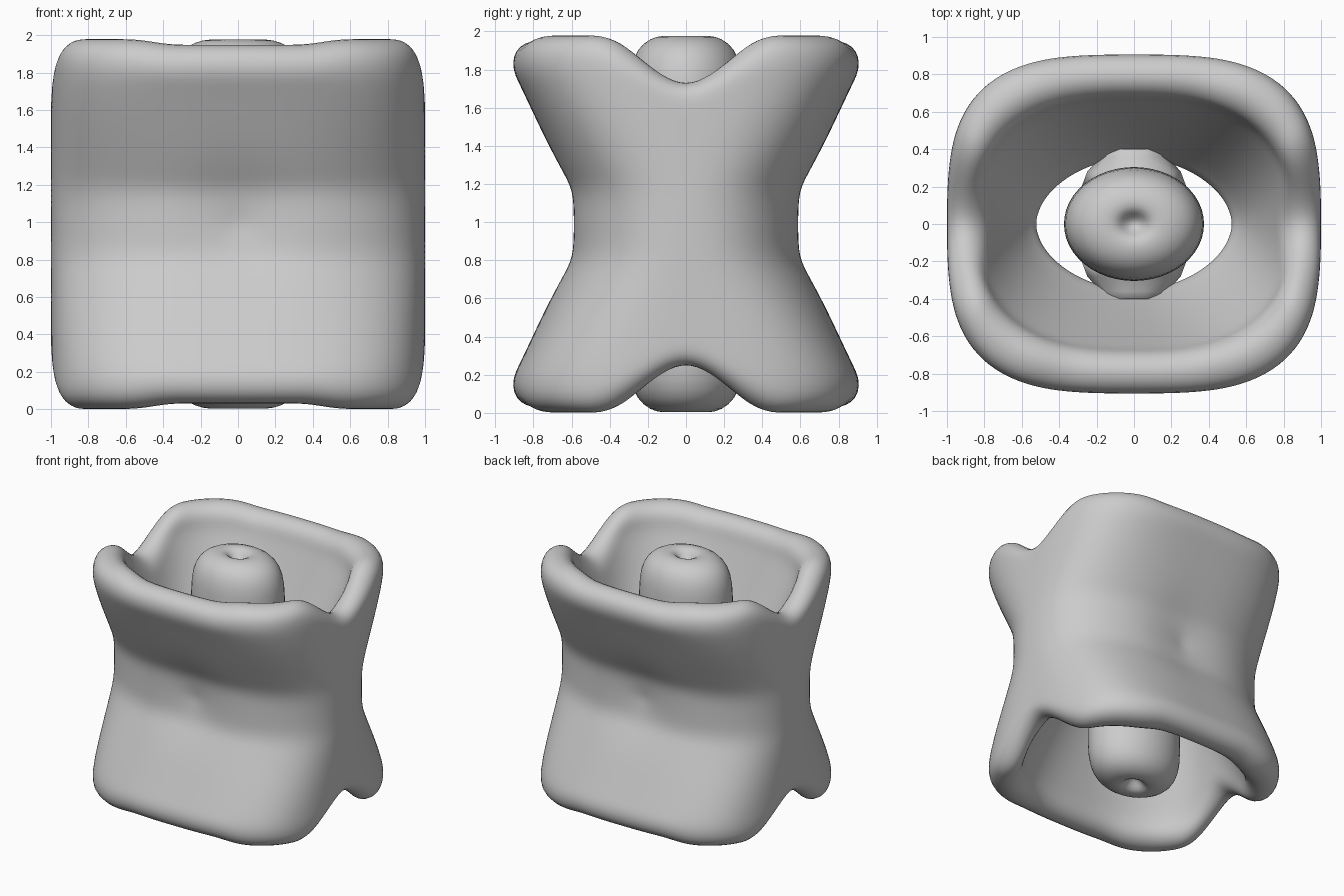
import bpy, bmesh, math
from math import sin, cos, pi, exp

if "Cube" in bpy.data.objects:
    bpy.data.objects.remove(bpy.data.objects["Cube"])

grey = bpy.data.materials.new("plain grey")
grey.use_nodes = True
COL = (0.6, 0.6, 0.6, 1)
grey.diffuse_color = COL
grey.node_tree.nodes["Principled BSDF"].inputs["Base Color"].default_value = COL


def lerp(a, b, t):
    return a + (b - a) * t


def ramp(v, a, b):
    t = min(max((v - a) / (b - a), 0), 1)
    return t * t * (3 - 2 * t)


def oval(a, b, n, t):
    """Point on a superellipse, evenly spread by angle."""
    r = (abs(cos(t)) ** n + abs(sin(t)) ** n) ** (-1 / n)
    return a * r * cos(t), b * r * sin(t)


def finish(name, rings, wrap, levels=1):
    """Skin a list of closed rings; wrap joins the last ring to the first."""
    bm = bmesh.new()
    rows = [[bm.verts.new(p) for p in ring] for ring in rings]
    pairs = list(zip(rows, rows[1:])) + ([(rows[-1], rows[0])] if wrap else [])
    for a, b in pairs:
        for i in range(len(a)):
            j = (i + 1) % len(a)
            bm.faces.new((a[i], a[j], b[j], b[i]))
    if not wrap:
        bm.faces.new(rows[0])
        bm.faces.new(rows[-1])
    bmesh.ops.recalc_face_normals(bm, faces=bm.faces)
    me = bpy.data.meshes.new(name)
    bm.to_mesh(me)
    bm.free()
    me.materials.append(grey)
    me.shade_smooth()
    ob = bpy.data.objects.new(name, me)
    bpy.context.collection.objects.link(ob)
    if levels:
        ob.modifiers.new("soften", "SUBSURF").levels = levels


def outer_point(t, z):
    flare = min(max(0, (abs(z) - 0.18) / 0.62), 1.02)
    waist = 1 - ramp(abs(z), 0.05, 0.75)
    depth = 0.605 + 0.3 * flare + 0.015 * waist
    x, y = oval(1.0, depth, lerp(3.2, 2.4, waist), t)
    # pinch in the middle of the front and back faces
    r2 = x * x + z * z
    pinch = 0.05 * exp(-r2 / 0.08) + 0.02 * exp(-r2 / 0.004)
    y -= math.copysign(pinch, y) * ramp(abs(y), 0.3, 0.55)
    return x, y


def inner_point(t, z):
    f = min(abs(z) / 0.82, 1)
    return oval(lerp(0.51, 0.83, f ** 0.75), lerp(0.345, 0.67, f ** 0.9), lerp(1.8, 2.6, f), t)


def rim_height(t):
    x, y = oval(1.0, 0.9, 3.2, t)
    side = 1 - ramp(abs(y), 0, 0.54)
    front = 1 - ramp(abs(x), 0.35, 0.65)
    return 0.98 - 0.25 * side - 0.03 * front


# Flared wall: the cross-section loop runs up the outside, over the rim, down the inside
heights = [-0.85 + 1.7 * i / 24 for i in range(25)]
rim = [(0.93, 0.98), (0.985, 0.83), (1.01, 0.6), (1.01, 0.38), (0.975, 0.16), (0.92, 0.04)]
loop = [(h, 1) for h in heights] + rim
loop += [(-h, 0) for h in heights] + [(-h, k) for h, k in reversed(rim)]
STEPS = 80
rings = []
for h, k in loop:
    ring = []
    for i in range(STEPS):
        t = 2 * pi * i / STEPS
        z = h * rim_height(t)
        (ox, oy), (ix, iy) = outer_point(t, z), inner_point(t, z)
        ring.append((lerp(ix, ox, k), lerp(iy, oy, k), 0.99 + z))
    rings.append(ring)
finish("flared_wall", rings, True)

# Rounded core with a small dimple in each end
half = [(0.04, 0.91), (0.14, 0.93), (0.24, 0.98), (0.4, 0.99), (0.62, 0.975),
        (0.85, 0.92), (0.97, 0.82), (1.01, 0.7), (1.01, 0.3)]
profile = half + [(r, -z) for r, z in reversed(half)]
finish("core", [[(0.375 * r * cos(2 * pi * i / 24), 0.305 * r * sin(2 * pi * i / 24), 0.99 + z)
                 for i in range(24)] for r, z in profile], False)

# Bridges holding the core to the front and back walls
for name, side in (("front_bridge", -1), ("back_bridge", 1)):
    spans = [(0.2, 0.28), (0.28, 0.25), (0.36, 0.18), (0.4, 0.18)]
    finish(name, [[(w * cos(2 * pi * i / 10), side * y, 0.99 + 0.8 * w * sin(2 * pi * i / 10))
                   for i in range(10)] for y, w in spans], False, 0)
